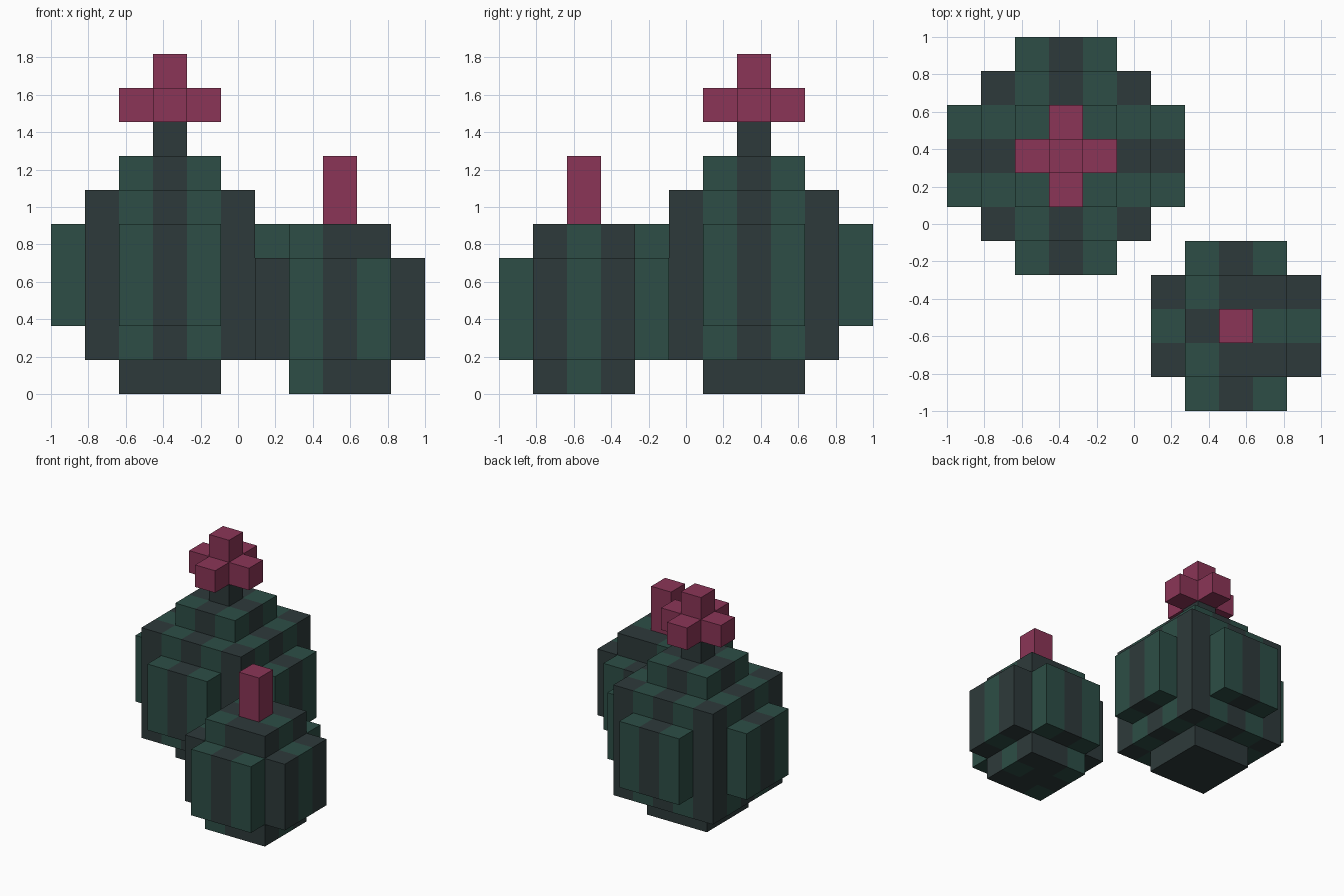
import bpy, bmesh

old = bpy.data.objects.get("Cube")
if old:
    bpy.data.objects.remove(old, do_unlink=True)

U = 2 / 11  # size of one block


def material(name, rgb):
    m = bpy.data.materials.new(name)
    m.use_nodes = True
    m.diffuse_color = (*rgb, 1)
    m.node_tree.nodes["Principled BSDF"].inputs["Base Color"].default_value = (*rgb, 1)
    return m


MATS = [material("dark slate", (0.027, 0.042, 0.043)),
        material("cactus green", (0.026, 0.076, 0.061)),
        material("blossom pink", (0.258, 0.036, 0.095))]
DARK, GREEN, PINK = range(3)


def block_part(name, centre, cells, low, high, colour):
    """Extrude a footprint of block cells from low to high, coloured per column."""
    bm = bmesh.new()

    def quad(points, index):
        verts = [bm.verts.new(((centre[0] + x - 5) * U, (centre[1] + y - 5) * U, z * U))
                 for x, y, z in points]
        bm.faces.new(verts).material_index = index

    for x, y in cells:
        index = colour(x, y)
        ring = [(x - .5, y - .5), (x + .5, y - .5), (x + .5, y + .5), (x - .5, y + .5)]
        quad([(*p, high) for p in ring], index)
        quad([(*p, low) for p in reversed(ring)], index)
        # Outer walls only
        for n, (dx, dy) in enumerate([(0, -1), (1, 0), (0, 1), (-1, 0)]):
            if (x + dx, y + dy) not in cells:
                a, b = ring[n], ring[(n + 1) % 4]
                quad([(*a, low), (*b, low), (*b, high), (*a, high)], index)
    bmesh.ops.remove_doubles(bm, verts=bm.verts, dist=0.001)
    mesh = bpy.data.meshes.new(name)
    bm.to_mesh(mesh)
    bm.free()
    for m in MATS:
        mesh.materials.append(m)
    bpy.context.collection.objects.link(bpy.data.objects.new(name, mesh))


def square(r):
    return {(x, y) for x in range(-r, r + 1) for y in range(-r, r + 1)}


def ribs(name, centre, distance, low, high, colour):
    """Three-block-wide ribs on all four sides."""
    for side, dx, dy in [("front", 0, -1), ("left", 1, 0), ("back", 0, 1), ("right", -1, 0)]:
        cells = {(dx * distance + dy * t, dy * distance + dx * t) for t in (-1, 0, 1)}
        block_part(f"{name}_{side}_rib", centre, cells, low, high, colour)


# Column colour rules
def plain_dark(x, y):
    return DARK


def pink(x, y):
    return PINK


def large_stripes(x, y):
    return DARK if x == 0 or y == 0 or abs(x) == abs(y) == 2 else GREEN


def small_stripes(x, y):
    if abs(y) == 2:
        return GREEN if x else DARK
    if x == -1:
        return GREEN if y else DARK
    return GREEN if x and y == 0 else DARK


# Large cactus
large = (3, 7)
block_part("large_base", large, square(1), 0, 1, plain_dark)
block_part("large_body", large, square(2), 1, 6, large_stripes)
ribs("large", large, 3, 2, 5, large_stripes)
block_part("large_crown", large, square(1), 6, 7, large_stripes)
block_part("large_flower_stem", large, square(0), 7, 8, plain_dark)
petals = {(x, y) for x, y in square(1) if x == 0 or y == 0}
block_part("large_flower_petals", large, petals, 8, 9, pink)
block_part("large_flower_tip", large, square(0), 9, 10, pink)

# Small cactus
small = (8, 2)
block_part("small_body", small, square(1), 0, 5, small_stripes)
ribs("small", small, 2, 1, 4, small_stripes)
block_part("small_flower", small, square(0), 5, 7, pink)
